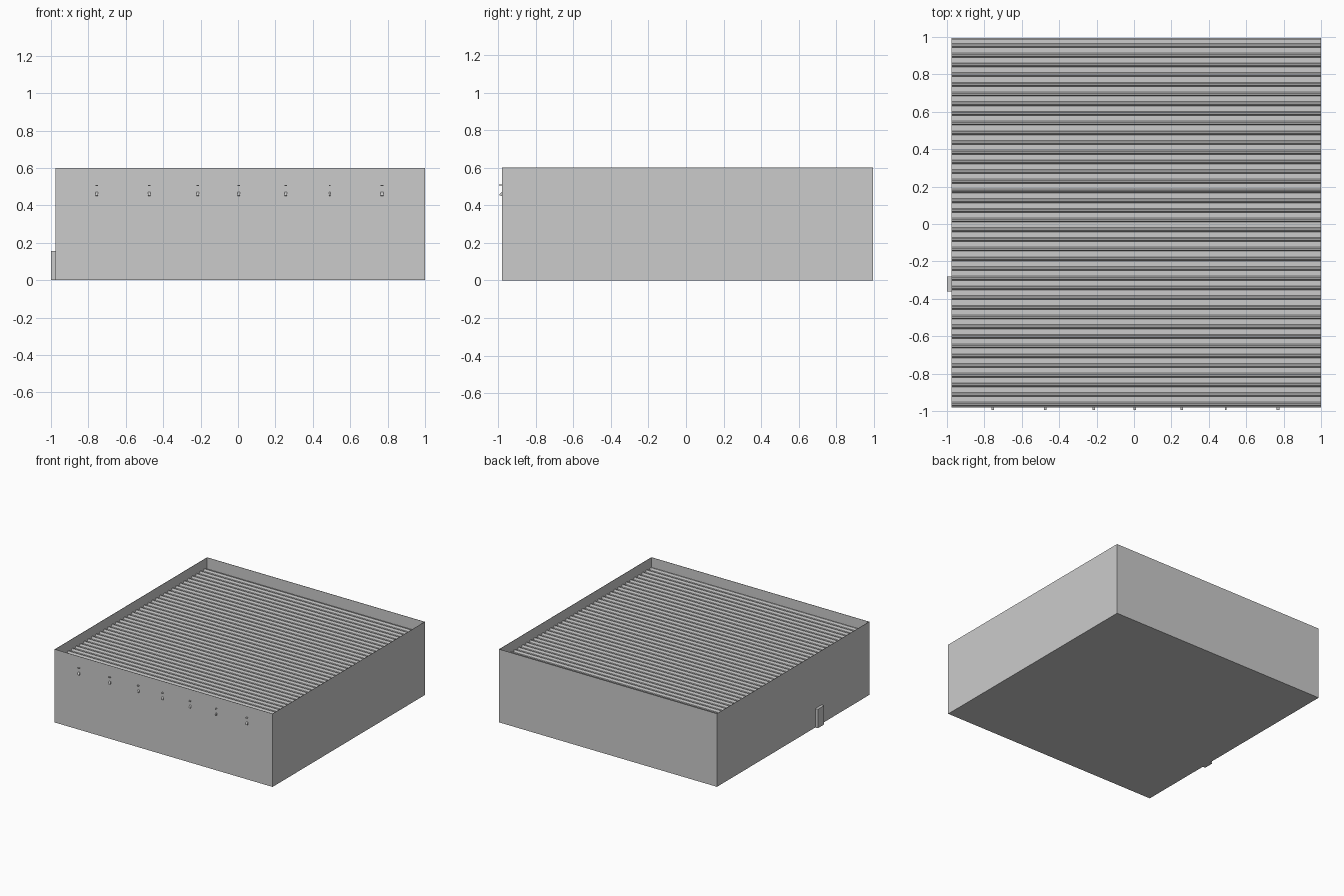
import bpy
import bmesh

cube = bpy.data.objects.get("Cube")
if cube:
    bpy.data.objects.remove(cube, do_unlink=True)

grey = bpy.data.materials.new("light_grey")
grey.use_nodes = True
colour = (0.6, 0.6, 0.6, 1)
grey.diffuse_color = colour
grey.node_tree.nodes["Principled BSDF"].inputs["Base Color"].default_value = colour

LEFT, RIGHT, FRONT, BACK, HEIGHT = -0.977, 1.0, -0.98, 0.994, 0.6
WALL = 0.004


def finish(name, bm):
    """Turn a bmesh into a grey object."""
    bmesh.ops.recalc_face_normals(bm, faces=bm.faces)
    mesh = bpy.data.meshes.new(name)
    bm.to_mesh(mesh)
    bm.free()
    mesh.materials.append(grey)
    obj = bpy.data.objects.new(name, mesh)
    bpy.context.collection.objects.link(obj)
    return obj


def add_box(bm, low, high):
    """Add a box spanning two corners."""
    verts = bmesh.ops.create_cube(bm, size=1)["verts"]
    for v in verts:
        for i in range(3):
            v.co[i] = low[i] if v.co[i] < 0 else high[i]


def add_prism(bm, profile, x0, x1):
    """Extrude a closed (y, z) profile along x."""
    face = bm.faces.new([bm.verts.new((x0, y, z)) for y, z in profile])
    new = bmesh.ops.extrude_face_region(bm, geom=[face])["geom"]
    for v in new:
        if isinstance(v, bmesh.types.BMVert):
            v.co.x = x1


# Walls and floor: an open-topped shell whose top rises above the roof
bm = bmesh.new()
add_box(bm, (LEFT, FRONT, 0), (RIGHT, BACK, HEIGHT))
bm.faces.ensure_lookup_table()
bmesh.ops.delete(bm, geom=[f for f in bm.faces if f.calc_center_median().z > HEIGHT - 0.01],
                 context="FACES_ONLY")
walls = finish("walls", bm)
shell = walls.modifiers.new("thickness", "SOLIDIFY")
shell.thickness = WALL
shell.offset = -1

# Corrugated roof: evenly spaced trapezoid ribs running from side to side
ribs, base, rise = 38, 0.508, 0.016
first, last = BACK - 0.04, FRONT + 0.016
profile = [(BACK - WALL, base)]
for i in range(ribs):
    y = first + (last - first) * i / (ribs - 1)
    profile += [(y + 0.011, base), (y + 0.004, base + rise),
                (y - 0.004, base + rise), (y - 0.011, base)]
profile.append((FRONT + WALL, base))
bm = bmesh.new()
rows = [[bm.verts.new((x, y, z)) for y, z in profile] for x in (LEFT + WALL, RIGHT - WALL)]
for i in range(len(profile) - 1):
    bm.faces.new((rows[0][i], rows[1][i], rows[1][i + 1], rows[0][i + 1]))
for face in bm.faces:
    face.normal_update()
roof = finish("corrugated_roof", bm)

# Small door housing on the side wall
bm = bmesh.new()
add_box(bm, (-1, -0.36, 0), (LEFT, -0.28, 0.155))
finish("side_door", bm)

# Row of front wall lights: a thin upper arm and a wedge-shaped lower head
for i, x in enumerate((-0.755, -0.475, -0.215, 0.005, 0.255, 0.49, 0.77)):
    half = 0.004 if x == 0.49 else 0.007
    bm = bmesh.new()
    add_box(bm, (x - half, FRONT - 0.014, 0.505), (x + half, FRONT, 0.51))
    add_prism(bm, [(FRONT, 0.45), (FRONT - 0.014, 0.452),
                   (FRONT - 0.01, 0.462), (FRONT, 0.472)], x - half, x + half)
    finish(f"wall_light_{i + 1}", bm)
